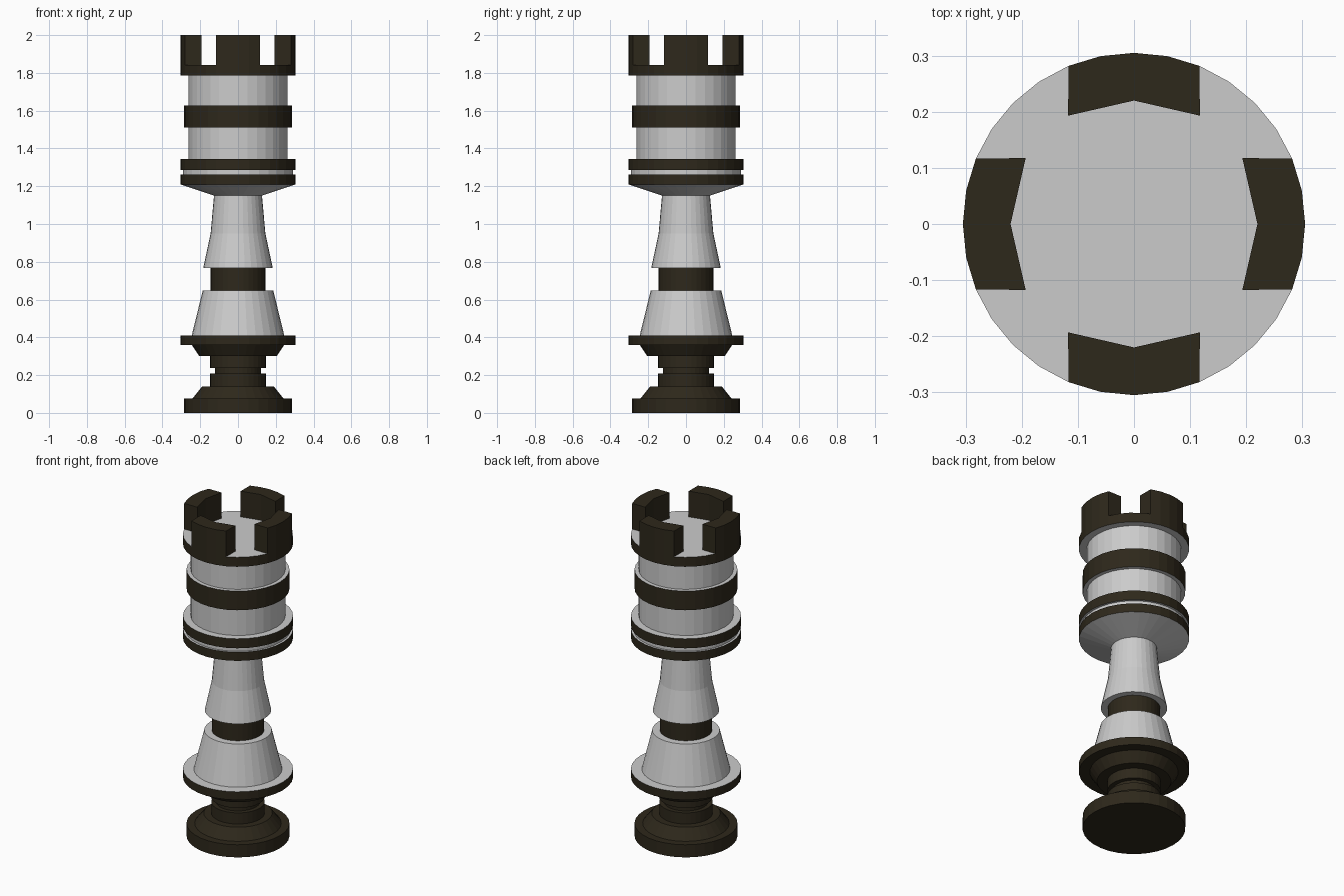
import bpy, bmesh
from math import sin, cos, pi, radians

if "Cube" in bpy.data.objects:
    bpy.data.objects.remove(bpy.data.objects["Cube"])

SIDES = 32
dark = bpy.data.materials.new("dark_wood")
dark.diffuse_color = (0.027, 0.021, 0.011, 1)
dark.use_nodes = True
dark.node_tree.nodes["Principled BSDF"].inputs["Base Color"].default_value = dark.diffuse_color
grey = bpy.data.materials.new("plain_grey")
grey.diffuse_color = (0.8, 0.8, 0.8, 1)
grey.use_nodes = True
grey.node_tree.nodes["Principled BSDF"].inputs["Base Color"].default_value = grey.diffuse_color
# grey parts keep the default look, so only dark parts and bands get a material


def finish(bm, name, mat):
    bmesh.ops.recalc_face_normals(bm, faces=bm.faces)
    mesh = bpy.data.meshes.new(name)
    bm.to_mesh(mesh)
    bm.free()
    obj = bpy.data.objects.new(name, mesh)
    bpy.context.collection.objects.link(obj)
    if mat:
        mesh.materials.append(mat)
    return obj


def lathe(name, profile, mat=None):
    """Flat-sided turning of (radius, z) points; radius 0 closes to a cap."""
    bm = bmesh.new()
    rings = []
    for r, z in profile:
        if r:
            rings.append([bm.verts.new((r * cos(2 * pi * i / SIDES), r * sin(2 * pi * i / SIDES), z))
                          for i in range(SIDES)])
        else:
            rings.append([bm.verts.new((0, 0, z))] * SIDES)
    for a, b in zip(rings, rings[1:]):
        for i in range(SIDES):
            j = (i + 1) % SIDES
            bm.faces.new(list(dict.fromkeys((a[i], a[j], b[j], b[i]))))
    # open turnings: orient outward by the profile direction (bottom to top)
    mesh = bpy.data.meshes.new(name)
    bm.to_mesh(mesh)
    bm.free()
    obj = bpy.data.objects.new(name, mesh)
    bpy.context.collection.objects.link(obj)
    if mat:
        mesh.materials.append(mat)
    return obj


bpy.data.materials.remove(grey)

# foot with stepped waist and flange
lathe("foot", [(0, 0), (0.285, 0), (0.285, 0.077), (0.24, 0.077), (0.19, 0.14), (0.148, 0.14),
               (0.148, 0.208), (0.122, 0.208), (0.122, 0.238), (0.148, 0.238), (0.148, 0.3),
               (0.205, 0.3), (0.245, 0.36), (0.305, 0.36), (0.305, 0.41)], dark)

# lower cone, neck ring and stem
lathe("lower_cone", [(0.305, 0.41), (0.245, 0.41), (0.187, 0.647), (0.145, 0.647)])
lathe("neck_ring", [(0.145, 0.647), (0.145, 0.768)], dark)
lathe("stem", [(0.145, 0.768), (0.184, 0.768), (0.145, 0.95), (0.127, 1.15), (0.305, 1.21)])

# tower body with dark bands
lathe("tower_lower_band", [(0.305, 1.21), (0.305, 1.263)], dark)
lathe("tower_groove", [(0.305, 1.263), (0.292, 1.263), (0.292, 1.287), (0.305, 1.287)])
lathe("tower_upper_band", [(0.305, 1.287), (0.305, 1.345)], dark)
lathe("tower_lower_wall", [(0.305, 1.345), (0.262, 1.345), (0.262, 1.51), (0.285, 1.51)])
lathe("tower_middle_band", [(0.285, 1.51), (0.285, 1.627)], dark)
lathe("tower_upper_wall", [(0.285, 1.627), (0.262, 1.627), (0.262, 1.785), (0.305, 1.785)])
lathe("crown_band", [(0.305, 1.785), (0.305, 1.843)], dark)
lathe("crown_floor", [(0.305, 1.843), (0, 1.843)])

# four battlements
step = 2 * pi / SIDES
for k in range(4):
    mid = k * pi / 2
    plan = [(0.305, mid + i * step) for i in range(-2, 3)]
    plan += [(0.226, mid + radians(31.3)), (0.22, mid), (0.226, mid - radians(31.3))]
    bm = bmesh.new()
    base = bm.faces.new([bm.verts.new((r * cos(a), r * sin(a), 1.843)) for r, a in plan])
    top = bmesh.ops.extrude_face_region(bm, geom=[base])["geom"]
    bmesh.ops.translate(bm, vec=(0, 0, 0.157), verts=[v for v in top if isinstance(v, bmesh.types.BMVert)])
    bmesh.ops.delete(bm, geom=[f for f in bm.faces if all(v.co.z < 1.9 for v in f.verts)], context='FACES_ONLY')
    finish(bm, f"battlement_{k + 1}", dark)
